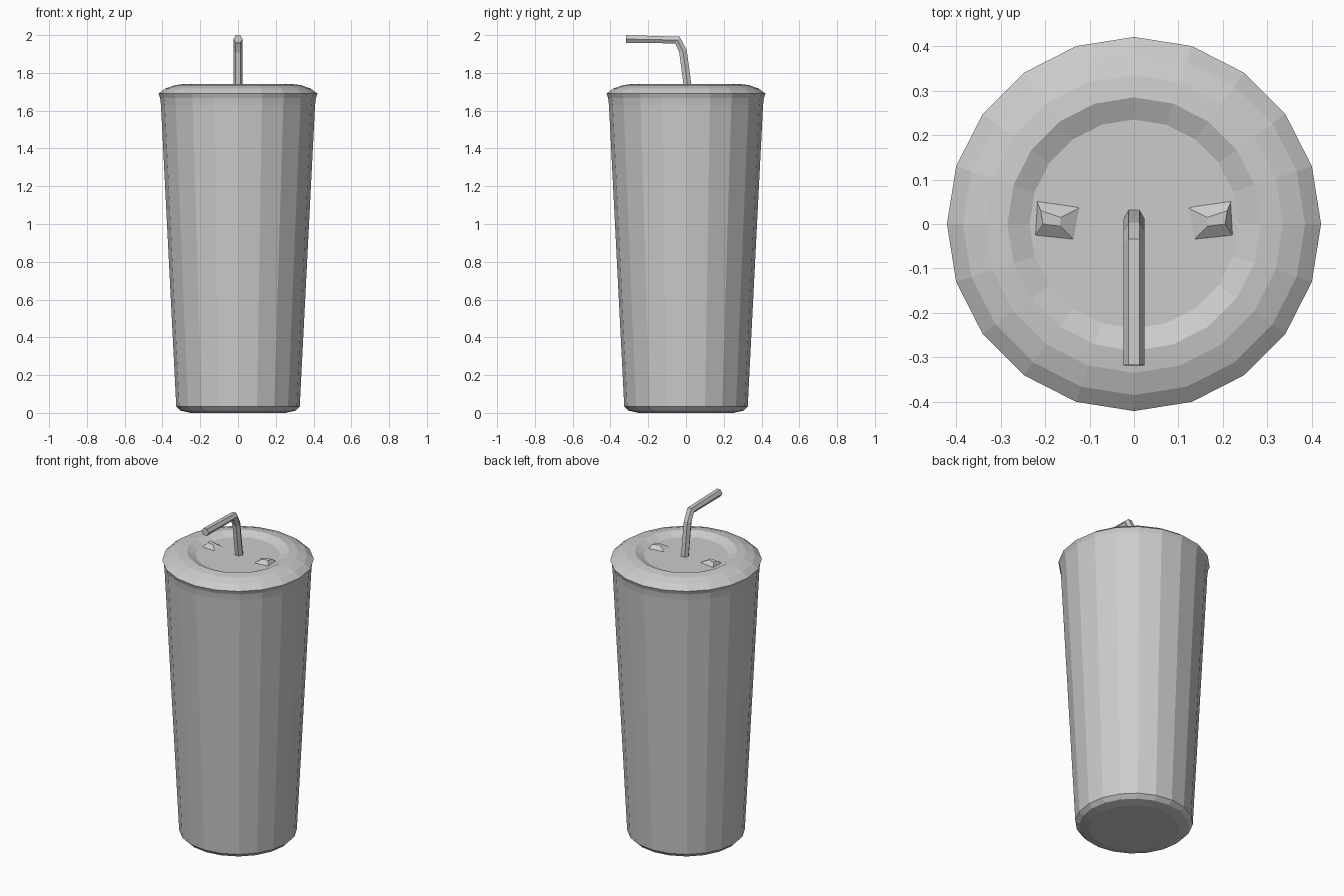
import bpy, bmesh, math
from mathutils import Vector

if "Cube" in bpy.data.objects:
    bpy.data.objects.remove(bpy.data.objects["Cube"])


def make_object(name, rings):
    """Skin a list of equal-sized vertex rings and cap both ends."""
    bm = bmesh.new()
    loops = [[bm.verts.new(p) for p in ring] for ring in rings]
    n = len(loops[0])
    for a, b in zip(loops, loops[1:]):
        for i in range(n):
            j = (i + 1) % n
            bm.faces.new((a[i], a[j], b[j], b[i]))
    bm.faces.new(loops[0][::-1])
    bm.faces.new(loops[-1])
    bmesh.ops.recalc_face_normals(bm, faces=bm.faces)
    mesh = bpy.data.meshes.new(name)
    bm.to_mesh(mesh)
    bm.free()
    obj = bpy.data.objects.new(name, mesh)
    bpy.context.collection.objects.link(obj)
    return obj


def circle(radius, z, sides):
    return [(radius * math.cos(math.tau * i / sides),
             radius * math.sin(math.tau * i / sides), z) for i in range(sides)]


def lathe(name, profile, sides=20):
    return make_object(name, [circle(r, z, sides) for r, z in profile])


# Tapered cup with a bevelled foot
lathe("cup_body", [(0.25, 0.0), (0.305, 0.012), (0.327, 0.035),
                   (0.408, 1.63), (0.414, 1.68)])

# Domed lid with a shallow recess in the middle
lathe("lid", [(0.408, 1.655), (0.421, 1.69), (0.385, 1.717), (0.335, 1.735),
              (0.285, 1.741), (0.235, 1.718)])

# Bent six-sided straw, swept along a path in the YZ plane
path = [Vector((0, y, z)) for y, z in
        [(0.014, 1.69), (-0.016, 1.915), (-0.045, 1.974), (-0.318, 1.979)]]
rings = []
for k, p in enumerate(path):
    t_in = (p - path[max(k - 1, 0)]).normalized()
    t_out = (path[min(k + 1, len(path) - 1)] - p).normalized()
    tangent = (t_in + t_out).normalized()
    side = Vector((1, 0, 0))
    up = side.cross(tangent)
    rings.append([p + 0.024 * (side * math.cos(a) + up * math.sin(a))
                  for a in (math.tau * i / 6 for i in range(6))])
make_object("straw", rings)

# Small raised buttons on either side of the straw
for label, s in (("left", -1), ("right", 1)):
    base = [(s * 0.115, 0.04), (s * 0.22, 0.055), (s * 0.225, -0.03), (s * 0.13, -0.04)]
    top = [(s * 0.165, 0.015), (s * 0.21, 0.03), (s * 0.205, 0.0), (s * 0.165, -0.005)]
    make_object("lid_button_" + label, [[(x, y, 1.714) for x, y in base],
                                        [(x, y, 1.738) for x, y in top]])
